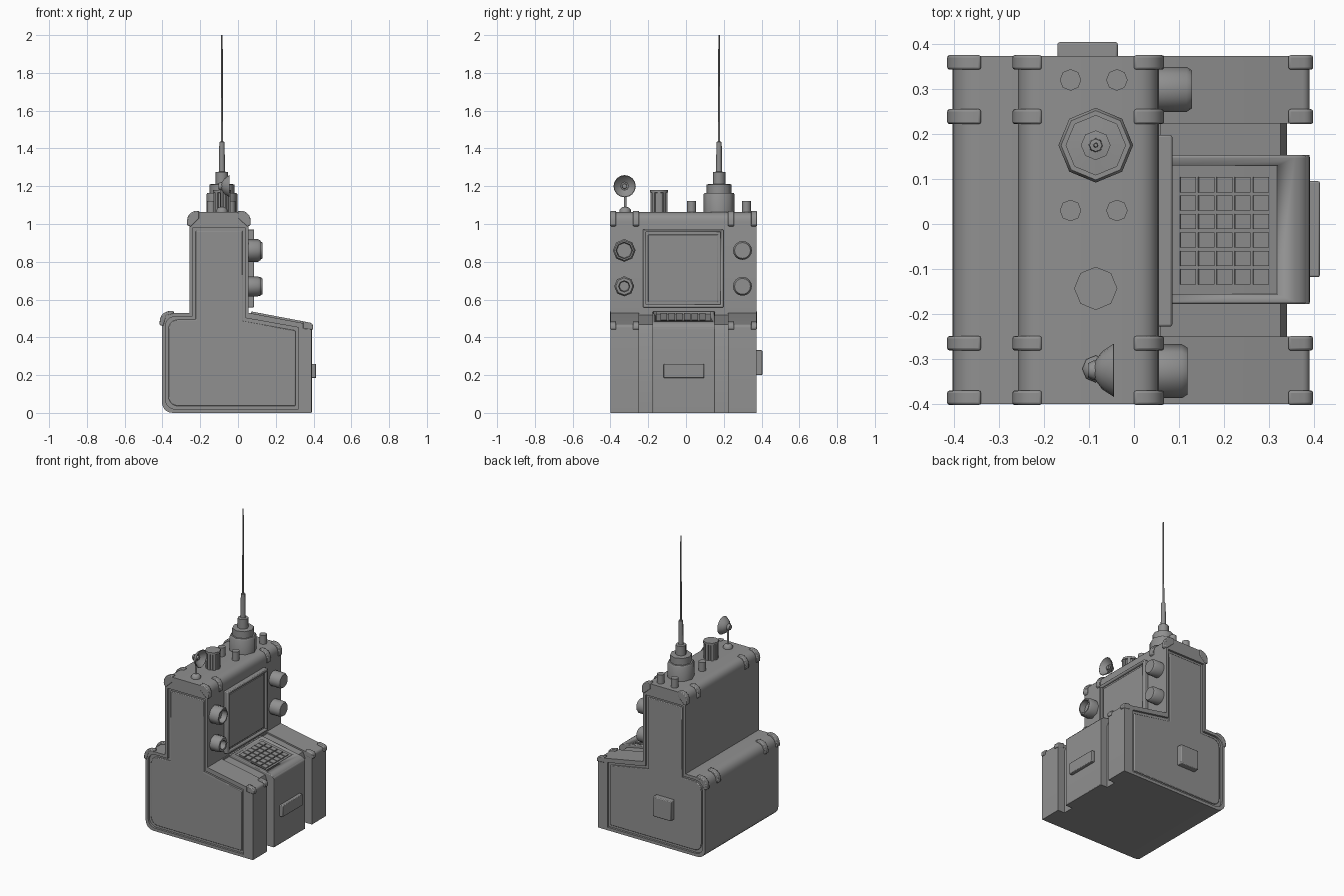
import bpy, bmesh, math
from mathutils import Vector, Matrix

if "Cube" in bpy.data.objects:
    bpy.data.objects.remove(bpy.data.objects["Cube"])

GREY = bpy.data.materials.new("dark_grey")
GREY.diffuse_color = (.28, .28, .28, 1)
GREY.use_nodes = True
GREY.node_tree.nodes["Principled BSDF"].inputs["Base Color"].default_value = GREY.diffuse_color


def finish(name, bm, smooth=35, bevel=0):
    bmesh.ops.remove_doubles(bm, verts=bm.verts, dist=1e-5)
    bmesh.ops.recalc_face_normals(bm, faces=bm.faces)
    me = bpy.data.meshes.new(name)
    bm.to_mesh(me)
    bm.free()
    me.materials.append(GREY)
    ob = bpy.data.objects.new(name, me)
    bpy.context.collection.objects.link(ob)
    activate(ob)
    if bevel:
        m = ob.modifiers.new("bevel", 'BEVEL')
        m.width, m.segments = bevel, 2
        m.limit_method = 'ANGLE'
        m.angle_limit = math.radians(40)
    if smooth:
        bpy.ops.object.shade_smooth_by_angle(angle=math.radians(smooth))
    return ob


def activate(ob):
    bpy.ops.object.select_all(action='DESELECT')
    ob.select_set(True)
    bpy.context.view_layer.objects.active = ob


def rounded(pts, seg=5):
    """Replace corners given as (x, z, radius) by a curved corner."""
    out = []
    for i, p in enumerate(pts):
        c = Vector(p[:2])
        if len(p) < 3:
            out.append(c)
            continue
        a = c + (Vector(pts[i - 1][:2]) - c).normalized() * p[2]
        b = c + (Vector(pts[(i + 1) % len(pts)][:2]) - c).normalized() * p[2]
        for k in range(seg + 1):
            t = k / seg
            w = 0.83 * 2 * t * (1 - t)
            out.append((a * (1 - t) ** 2 + c * w + b * t * t) / ((1 - t) ** 2 + w + t * t))
    return out


def prism(name, pts, y0, y1, **kw):
    bm = bmesh.new()
    f = bm.faces.new([bm.verts.new((p.x, y0, p.y)) for p in rounded(pts)])
    r = bmesh.ops.extrude_face_region(bm, geom=[f])
    bmesh.ops.translate(bm, vec=(0, y1 - y0, 0),
                        verts=[v for v in r['geom'] if isinstance(v, bmesh.types.BMVert)])
    return finish(name, bm, **kw)


def box(name, lo, hi, tilt=0, **kw):
    lo, hi = Vector(lo), Vector(hi)
    bm = bmesh.new()
    bmesh.ops.create_cube(bm, size=1, matrix=Matrix.Translation((lo + hi) / 2)
                          @ Matrix.Rotation(tilt, 4, 'Y') @ Matrix.Diagonal((*(hi - lo), 1)))
    return finish(name, bm, **kw)


def lathe(name, prof, n, loc, to_x=False):
    """Spin an (r, height) profile; to_x points its axis along +x."""
    bm = bmesh.new()
    vs = [bm.verts.new((r, 0, h)) for r, h in prof]
    es = [bm.edges.new(e) for e in zip(vs, vs[1:])]
    bmesh.ops.spin(bm, geom=vs + es, axis=(0, 0, 1), cent=(0, 0, 0), angle=math.tau, steps=n)
    m = Matrix.Translation(loc)
    if to_x:
        m = m @ Matrix.Rotation(math.pi / 2, 4, 'Y')
    bm.transform(m)
    return finish(name, bm, smooth=50)


def cut(ob, cutter):
    m = ob.modifiers.new("cut", 'BOOLEAN')
    m.operation, m.object, m.solver = 'DIFFERENCE', cutter, 'EXACT'
    activate(ob)
    bpy.ops.object.modifier_apply(modifier=m.name)
    bpy.data.objects.remove(cutter)


def slope(x):
    return 0.53 - 0.19 * (x - 0.055)


def panel_outline(d):
    return [(-.385 + d, .02 + d, .055), (.32 - d, .02 + d), (.32 - d, .452 - d), (.04 - d, .502 - d),
            (.04 - d, .98 - d), (-.24 + d, .98 - d), (-.24 + d, .51 - d), (-.385 + d, .51 - d, .055)]


# Main housing with channels either side of the keypad block
Y0, Y1 = -0.40, 0.373
body = prism("housing", [(-.403, 0, .06), (.39, 0), (.39, slope(.39), .015), (.055, .53),
                         (.055, 1.063, .05), (-.258, 1.063, .05), (-.258, .53), (-.403, .53, .06)], Y0, Y1)
for a, b in ((-.25, -.178), (.153, .223)):
    cut(body, prism("cutter", [(.34, -.1), (.34, .43), (.325, slope(.325) - .01), (.06, slope(.06) - .01),
                               (.06, .6), (.5, .6), (.5, -.1)], a, b))

# Recessed end panels
for name, y, s in (("front", Y0, 1), ("back", Y1, -1)):
    ya, yb = sorted((y - .05 * s, y + .014 * s))
    cut(body, prism("cutter", panel_outline(0), ya, yb))
    ya, yb = sorted((y + .006 * s, y + .02 * s))
    prism(name + "_panel", panel_outline(.016), ya, yb, bevel=.004)
activate(body)
bpy.ops.object.shade_smooth_by_angle(angle=math.radians(35))

# Corner clips
clips = {
    "tower_right_clip": [(0, 1.07), (.067, 1.07, .055), (.067, .995), (.05, .985), (0, 1.03)],
    "tower_left_clip": [(-.205, 1.07), (-.27, 1.07, .055), (-.27, .995), (-.25, .985), (-.205, 1.03)],
    "shoulder_clip": [(-.34, .54), (-.415, .54, .06), (-.415, .465), (-.395, .46), (-.38, .515), (-.34, .525)],
    "desk_clip": [(.343, slope(.343) + .01), (.398, slope(.398) + .01, .02), (.398, .44), (.343, .445)],
}
for name, pts in clips.items():
    for a, b in ((-.402, -.37), (-.281, -.249), (.222, .255), (.343, .375)):
        prism(name, pts, a, b, bevel=.005)

# Keypad block with recess and keys
tilt = math.atan(0.19)
pad = prism("keypad_block", [(.07, .3), (.07, slope(.07) + .01), (.391, slope(.391) + .01, .035),
                             (.391, .001), (.3, .001)], -.178, .153, bevel=.005)
activate(pad)
bpy.ops.object.modifier_apply(modifier="bevel")
cz = slope(.2)
cut(pad, box("cutter", (.085, -.155, cz - .03), (.325, .13, cz + .08), tilt=tilt))
for i in range(5):
    for j in range(6):
        x, y = .119 + .0405 * i, -.1175 + .041 * j
        z = slope(x)
        box("key", (x - .0175, y - .017, z - .01), (x + .0175, y + .017, z + .007), tilt=tilt, smooth=0)

# Latches
box("front_edge_latch", (.38, -.118, .184), (.413, .095, .26), bevel=.004)
box("back_latch", (-.17, .36, .2), (-.036, .404, .332), bevel=.005)

# Screen
frame = box("screen_frame", (.04, -.228, .558), (.085, .198, .972), bevel=.005)
activate(frame)
bpy.ops.object.modifier_apply(modifier="bevel")
cut(frame, box("cutter", (.068, -.213, .573), (.2, .183, .957)))
box("screen", (.05, -.2, .586), (.075, .17, .944), bevel=.003)

# Sockets and dials beside the screen
for z, r, hole in ((.86, .06, .044), (.67, .053, .03)):
    lathe("socket", [(r, 0), (r, .053), (r - .008, .066), (hole, .066), (hole - .004, .03), (0, .03)],
          8, (.053, -.327, z), to_x=True)
for z in (.86, .67):
    lathe("dial", [(.05, 0), (.05, .064), (.042, .076), (0, .076)], 16, (.053, .299, z), to_x=True)

# Antenna
TX = -.085
lathe("antenna", [(.083, 1.05), (.083, 1.155), (.077, 1.165), (.067, 1.165), (.067, 1.21), (.033, 1.212),
                  (.033, 1.275), (.016, 1.277), (.014, 1.435), (.006, 1.436), (.004, 2), (0, 2)],
      8, (TX, .175, 0))

# Top studs
for y in (.32, .03):
    for x in (TX - .056, TX + .047):
        lathe("stud", [(.024, 1.05), (.024, 1.122), (0, 1.122)], 8, (x, y, 0))

# Ribbed top knob
lathe("top_knob", [(.04, 1.05), (.04, 1.165), (.048, 1.167), (.048, 1.181), (0, 1.181)], 8, (TX, -.143, 0))
bm = bmesh.new()
for k in range(8):
    bmesh.ops.create_cube(bm, size=1, matrix=Matrix.Translation((TX, -.143, 1.115))
                          @ Matrix.Rotation(k * math.tau / 8, 4, 'Z')
                          @ Matrix.Translation((.034, 0, 0)) @ Matrix.Diagonal((.02, .018, .11, 1)))
finish("knob_ribs", bm, smooth=0)

# Small dish on its post
lathe("dish_post", [(.03, 1.055), (.03, 1.075), (.018, 1.088), (.007, 1.09), (.007, 1.2), (0, 1.2)],
      8, (TX, -.322, 0))
lathe("dish", [(0, -.006), (.02, -.002), (.042, .014), (.059, .04), (.056, .041), (.038, .02), (.015, .006),
               (.012, .022), (0, .024)], 16, (TX, -.325, 1.2), to_x=True)
lathe("dish_hub", [(0, -.022), (.016, -.022), (.022, -.01), (.022, .006), (0, .01)], 8,
      (TX + .005, -.325, 1.2), to_x=True)
